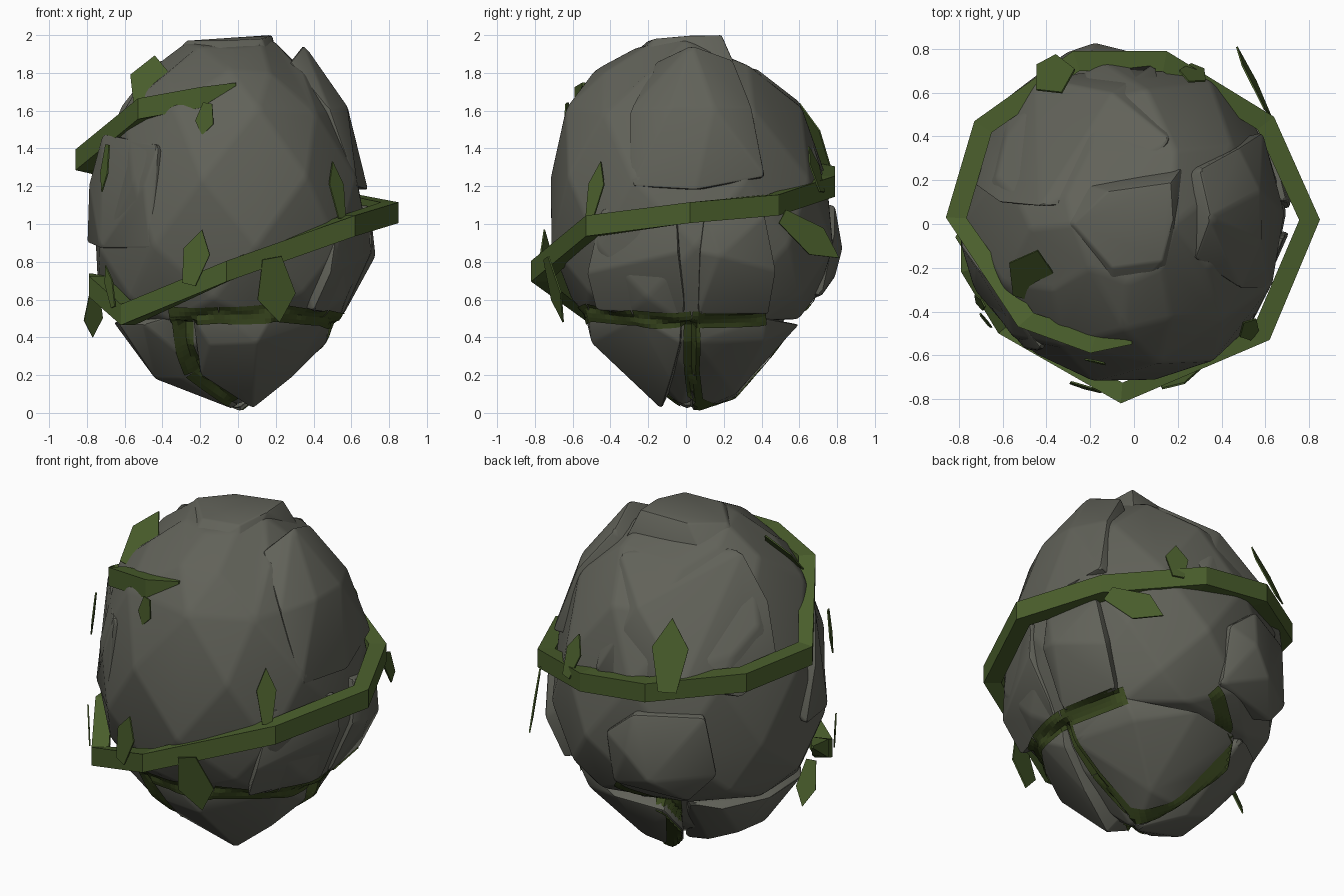
import bpy, bmesh, random
from math import pi, cos, sin
from mathutils import Vector
from mathutils.bvhtree import BVHTree

random.seed(4)
if "Cube" in bpy.data.objects:
    bpy.data.objects.remove(bpy.data.objects["Cube"])


def material(name, rgb):
    m = bpy.data.materials.new(name)
    m.use_nodes = True
    m.diffuse_color = (*rgb, 1)
    b = m.node_tree.nodes["Principled BSDF"]
    b.inputs["Base Color"].default_value = (*rgb, 1)
    b.inputs["Roughness"].default_value = 0.9
    return m


STONE = material("grey stone", (0.12, 0.122, 0.1))
VINE = material("vine green", (0.068, 0.112, 0.025))
MOSS = material("dark moss", (0.043, 0.066, 0.014))


def finish(name, bm, mat, smooth=False):
    bmesh.ops.recalc_face_normals(bm, faces=bm.faces)
    me = bpy.data.meshes.new(name)
    bm.to_mesh(me)
    bm.free()
    me.materials.append(mat)
    ob = bpy.data.objects.new(name, me)
    bpy.context.collection.objects.link(ob)
    if smooth:
        bpy.context.view_layer.objects.active = ob
        ob.select_set(True)
        bpy.ops.object.shade_smooth_by_angle(angle=0.5)
        ob.select_set(False)
    return ob


trees = []


def boulder(name, points, bevel, cuts=()):
    """Faceted convex stone with worn edges; cuts are (point, normal) planes that flatten a side."""
    bm = bmesh.new()
    for p in points:
        bm.verts.new(p)
    bmesh.ops.convex_hull(bm, input=bm.verts)
    bmesh.ops.delete(bm, geom=[v for v in bm.verts if not v.link_faces], context="VERTS")
    for co, no in cuts:
        geom = list(bm.verts) + list(bm.edges) + list(bm.faces)
        bmesh.ops.bisect_plane(bm, geom=geom, plane_co=co, plane_no=no, clear_outer=True)
        bmesh.ops.convex_hull(bm, input=bm.verts)
    bmesh.ops.dissolve_limit(bm, angle_limit=0.2, verts=bm.verts, edges=bm.edges)
    bmesh.ops.bevel(bm, geom=list(bm.edges), offset=bevel, segments=2, profile=0.5, affect="EDGES")
    trees.append(BVHTree.FromBMesh(bm))
    return finish(name, bm, STONE, True)


def rings(levels, count):
    """Uneven oval rings from (z, x min, x max, y min, y max)."""
    for i, (z, x0, x1, y0, y1) in enumerate(levels):
        for k in range(count):
            a = 2 * pi * (k + 0.5 * (i % 2) + random.uniform(-.12, .12)) / count
            c, s = cos(a) * 1.03, sin(a) * 1.03
            yield c * (x1 if c > 0 else -x0), s * (y1 if s > 0 else -y0), z + random.uniform(-.02, .02)


# Main stone, tapering to a flat crown
boulder("main_stone", list(rings([
    (.5, -.63, .52, -.52, .6), (.62, -.72, .59, -.6, .7), (.88, -.77, .68, -.7, .77),
    (1.25, -.75, .66, -.72, .74), (1.6, -.64, .54, -.63, .6), (1.82, -.46, .36, -.47, .38)], 9))
    + [(-.28, 0, 1.96), (-.2, -.2, 1.94), (-.03, -.27, 1.93), (.13, -.2, 1.95), (.18, 0, 1.98)], .02,
    [((-.5, .62, 1.29), (-.55, .55, .63))])

# Shards meeting in a point underneath, around a core that closes the cracks
boulder("keel_core", list(rings([
    (.57, -.58, .47, -.48, .56), (.38, -.51, .42, -.42, .46), (.2, -.34, .23, -.24, .28)], 8)) + [(0, -.02, .04)], .01)
boulder("front_keel_shard", [
    (.08, -.13, .02), (.28, -.08, .18), (.47, -.03, .37), (.5, -.02, .54), (.47, -.25, .5), (.2, -.52, .54),
    (-.1, -.54, .54), (-.24, -.5, .5), (.1, -.5, .37), (-.15, -.46, .36), (-.2, -.28, .2), (-.1, 0, .3),
    (0, 0, .6)], .012)
boulder("back_keel_shard", [
    (0, .02, 0), (.06, .1, .09), (.25, .12, .19), (-.1, .26, .08), (.1, .26, .1), (.47, .05, .37), (.52, .05, .52),
    (.42, .42, .5), (.35, .42, .38), (.05, .6, .47), (-.25, .56, .45), (-.3, .45, .3), (0, .1, .6)], .015)
boulder("side_keel_shard", [
    (0, 0, .01), (-.22, -.08, .09), (-.3, -.22, .18), (-.44, -.12, .18), (-.43, .12, .2), (-.25, .15, .12),
    (-.63, -.2, .47), (-.66, .15, .48), (-.52, .4, .47), (-.36, .5, .5), (-.33, -.46, .52), (-.5, -.38, .47),
    (-.32, -.36, .32), (0, 0, .6)], .015)

# Split slabs that make the ledges and peaks
boulder("crown_slab", [
    (-.28, 0, 1.97), (-.1, -.2, 1.97), (.13, -.17, 1.98), (.18, .02, 2), (.17, .19, 2), (-.12, .15, 1.98),
    (-.42, 0, 1.75), (-.1, -.42, 1.78), (.2, -.3, 1.75), (.25, .3, 1.75), (-.3, .2, 1.75)], .01)
boulder("peak_slab", [
    (.35, .03, 1.95), (.28, -.16, 1.86), (.3, .25, 1.87), (.58, -.08, 1.62), (.58, .15, 1.62), (.49, -.3, 1.6),
    (.48, .35, 1.62), (.63, -.3, 1.2), (.69, .05, 1.18), (.59, .42, 1.25), (0, .1, 1.5), (.1, .3, 1.2)], .015)
boulder("lower_side_slab", [
    (.73, .18, .83), (.7, .1, 1.1), (.62, .42, 1.05), (.6, .48, .75), (.5, .44, .52), (.56, .06, .52),
    (.71, .07, .85), (.2, .2, .6), (.2, .2, 1.1)], .015)
boulder("lower_front_slab", [
    (.71, -.04, .85), (.69, -.05, 1.08), (.54, -.45, 1.08), (.49, -.53, .74), (.4, -.48, .54), (.56, 0, .52),
    (.2, -.1, .6), (.2, -.1, 1.1)], .015)
boulder("back_slab", [
    (-.43, .08, 1.87), (-.1, .1, 1.88), (.17, .38, 1.82), (-.1, .6, 1.65), (-.62, .1, 1.63), (-.45, .67, 1.3),
    (.1, .73, 1.25), (-.76, .2, 1.3), (-.68, .45, 1.2), (-.2, .1, 1.1)], .015)
boulder("side_slab", [
    (-.79, -.1, 1.22), (-.8, 0, .9), (-.73, -.3, .87), (-.46, -.58, .87), (-.5, -.57, 1.2),
    (-.42, -.58, 1.42), (-.72, -.2, 1.48), (-.2, 0, 1.3), (-.2, -.2, .9)], .015)
boulder("rear_slab", [
    (-.2, .79, 1.1), (-.02, .79, .95), (-.18, .83, .87), (-.02, .72, .62), (-.3, .79, .72), (-.45, .62, .58),
    (-.6, .56, .75), (-.55, .6, 1.1), (-.1, .2, .7), (-.1, .2, 1.1)], .015)


# Winding vine: a flat-sided strap along a bent path
def vine(name, path, high, deep):
    bm = bmesh.new()
    pts = [Vector(p) for p in path]
    rows = []
    for i, p in enumerate(pts):
        out = Vector((p.x, p.y, 0)).normalized()
        taper = .15 if i in (0, len(pts) - 1) else 1
        h, d = Vector((0, 0, high * taper / 2)), out * deep * taper
        rows.append([bm.verts.new(q) for q in (p - h, p + h, p + h - d, p - h - d)])
    for a, b in zip(rows, rows[1:]):
        for k in range(4):
            bm.faces.new((a[k], a[k - 1], b[k - 1], b[k]))
    bm.faces.new(rows[0])
    bm.faces.new(rows[-1])
    return finish(name, bm, VINE)


vine("winding_vine", [(-.79, -.08, .73), (-.79, -.22, .67), (-.62, -.5, .52), (-.06, -.82, .75), (.62, -.53, .99),
                      (.85, .02, 1.06), (.64, .49, 1.1), (.15, .79, 1.2), (-.28, .79, 1.25), (-.73, .47, 1.31),
                      (-.86, .03, 1.34), (-.53, -.47, 1.61), (-.2, -.59, 1.67), (-.01, -.55, 1.74)], .11, .095)


# Leaves: pointed five-sided plates from base to tip, turned outward or to a given facing
def leaf(name, base, tip, width, facing=None):
    base, tip = Vector(base), Vector(tip)
    out = Vector(facing or (base.x, base.y, 0)).normalized()
    axis = tip - base
    side = axis.cross(out).normalized() * width / 2
    thick = side.cross(axis).normalized() * .004
    bm = bmesh.new()
    outline = [base - side * .5, base + side * .5, base + axis * .6 + side, tip, base + axis * .6 - side]
    front = [bm.verts.new(p + thick) for p in outline]
    back = [bm.verts.new(p - thick) for p in outline]
    bm.faces.new(front)
    bm.faces.new(back[::-1])
    for k in range(5):
        bm.faces.new((front[k - 1], front[k], back[k], back[k - 1]))
    finish(name, bm, VINE)


for spec in (
        ("right_front_leaf", (.55, -.51, 1.03), (.5, -.45, 1.33), .11),
        ("front_hanging_leaf", (.18, -.74, .82), (.22, -.65, .48), .21),
        ("front_upright_leaf", (-.26, -.74, .68), (-.19, -.75, .97), .15),
        ("low_upright_leaf", (-.66, -.46, .56), (-.7, -.42, .78), .07),
        ("low_hanging_leaf", (-.76, -.1, .64), (-.77, 0, .4), .11, (-.5, 1, .2)),
        ("upper_hanging_leaf", (-.16, -.63, 1.64), (-.19, -.63, 1.47), .1),
        ("side_hanging_leaf", (-.69, -.36, 1.42), (-.72, -.36, 1.17), .08),
        ("upper_upright_leaf", (-.5, -.34, 1.64), (-.44, -.12, 1.89), .22, (-.3, -1, .4)),
        ("back_upright_leaf", (-.4, .75, 1.27), (-.33, .6, 1.64), .2),
        ("rear_small_leaf", (.29, .72, 1.17), (.25, .65, 1.41), .13),
        ("rear_hanging_leaf", (.61, .51, 1.04), (.47, .81, .82), .17)):
    leaf(*spec)


# Moss bands laid on the stone surface along the crevices
def on_stone(p):
    aim = (Vector((0, 0, .8)) - p).normalized()
    hits = [h for h in (t.ray_cast(p - aim, aim) for t in trees) if h[0]]
    return min(hits, key=lambda h: h[3])[0] - aim * .008


def moss(name, path, width):
    bm = bmesh.new()
    pts = [Vector(p) for p in path]
    for a, b in zip(pts, pts[1:]):
        out = (a + b) / 2 - Vector((0, 0, .8))
        side = (b - a).cross(out).normalized() * width / 2
        n = max(2, int((b - a).length / .03))
        rows = []
        for i in range(n + 1):
            p = a.lerp(b, i / n)
            rows.append([bm.verts.new(on_stone(p + side * k)) for k in (-1, -.5, 0, .5, 1)])
        for r, s in zip(rows, rows[1:]):
            for k in range(4):
                bm.faces.new((r[k], r[k + 1], s[k + 1], s[k]))
    finish(name, bm, MOSS)


moss("girdle_moss", [(-.36, -.46, .52), (-.1, -.54, .52), (.2, -.52, .53), (.46, -.28, .5), (.52, .03, .5),
                     (.42, .43, .51)], .1)
moss("front_moss", [(-.3, -.46, .52), (-.28, -.38, .35), (-.24, -.26, .2), (-.02, -.06, .04)], .09)
moss("back_moss", [(0, .7, .58), (-.3, .55, .42), (-.12, .28, .13), (.08, .05, .05), (.3, .03, .22),
                   (.52, .03, .5)], .085)
